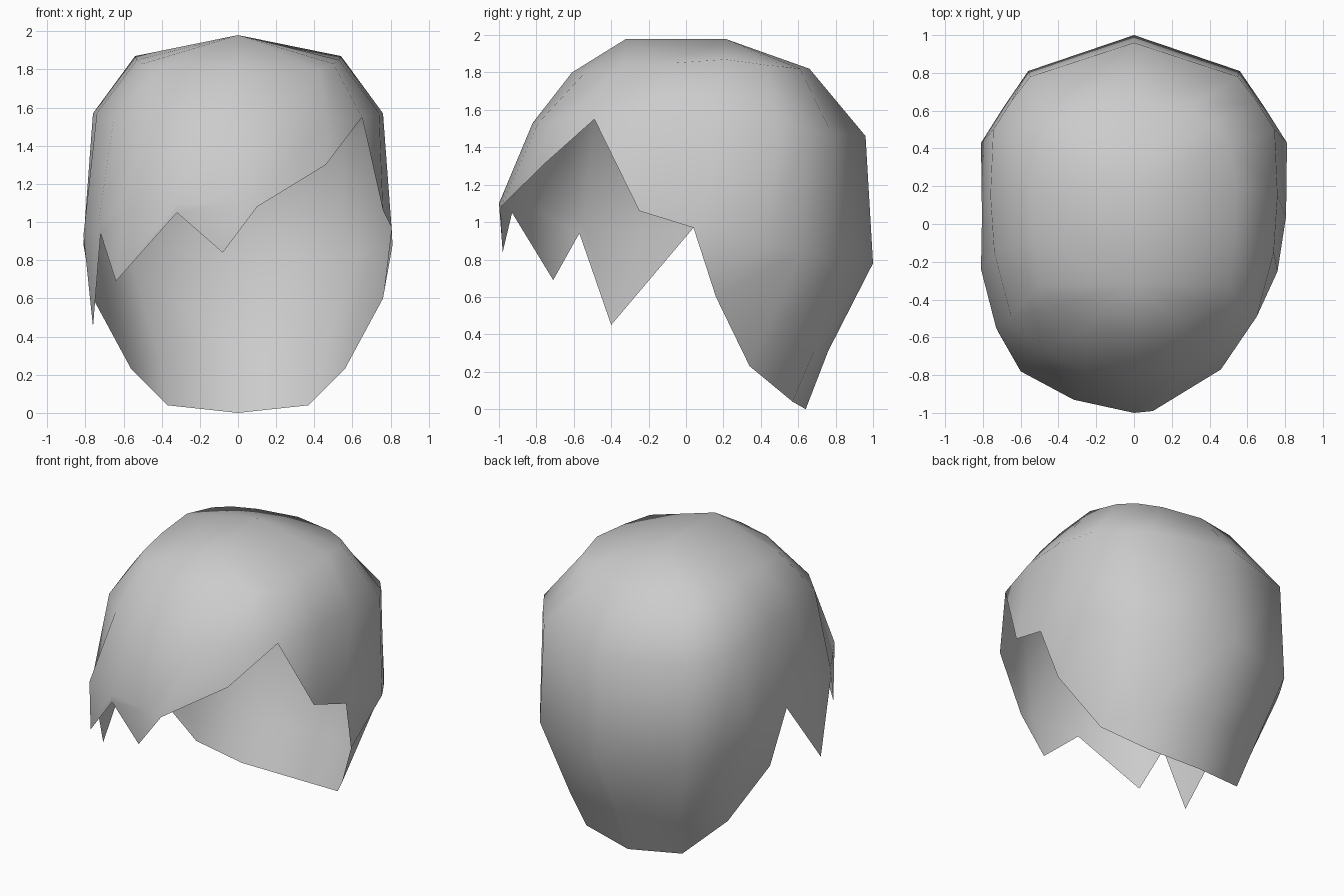
import bpy
import bmesh

cube = bpy.data.objects.get("Cube")
if cube:
    bpy.data.objects.remove(cube, do_unlink=True)


def mirror(points):
    """Reflect a front-to-back half ring, without its two centre points."""
    return [(-x, y, z) for x, y, z in reversed(points[1:-1])]


# Hairline at the front: a short swept fringe on one side, jagged locks on the other
fringe_tip = (-0.08, -0.98, 0.84)
fringe_left = [(0.1, -0.99, 1.08), (0.46, -0.77, 1.30), (0.65, -0.49, 1.55),
               (0.76, -0.25, 1.06)]
fringe_right = [(-0.32, -0.93, 1.05), (-0.64, -0.71, 0.69), (-0.72, -0.57, 0.94),
                (-0.76, -0.40, 0.45)]
# Widest line of the fringe on the jagged side
bulge_right = [(-0.32, -0.93, 1.10), (-0.60, -0.78, 1.06), (-0.73, -0.55, 1.0),
               (-0.81, -0.24, 0.93)]

# Back of the hair, from the ear to the centre of the nape
ear = (0.805, 0.04, 0.97)
rim_back = [ear, (0.76, 0.16, 0.60), (0.56, 0.34, 0.23), (0.37, 0.57, 0.04), (0, 0.64, 0)]
low_back = rim_back[:3] + [(0.42, 0.68, 0.30), (0, 0.76, 0.31)]
mid_back = [ear, (0.81, 0.43, 0.88), (0.69, 0.62, 0.84), (0.56, 0.81, 0.80), (0, 1.0, 0.78)]


def lower_ring(centre, left, back, right):
    left_half = [centre] + left + back
    right_back = [(-x, y, z) for x, y, z in reversed(back[:-1])]
    return left_half + right_back + right[::-1]


# Symmetric rings of the crown, listed from front to back
upper = [(0, -0.82, 1.53), (0.24, -0.79, 1.53), (0.47, -0.68, 1.54), (0.65, -0.49, 1.55),
         (0.74, -0.15, 1.57), (0.76, 0.15, 1.57), (0.745, 0.50, 1.52), (0.65, 0.65, 1.49),
         (0.55, 0.78, 1.47), (0, 0.96, 1.46)]
top = [(0, -0.61, 1.80), (0.25, -0.54, 1.80), (0.42, -0.43, 1.80), (0.50, -0.32, 1.83),
       (0.53, -0.08, 1.85), (0.54, 0.21, 1.87), (0.50, 0.43, 1.84), (0.42, 0.53, 1.83),
       (0.28, 0.61, 1.82), (0, 0.66, 1.82)]
ridge = [(0, -0.32, 1.98)] * 5 + [(0, 0.21, 1.98)] * 5

rings = [lower_ring(fringe_tip, fringe_left, rim_back, fringe_right),
         lower_ring(fringe_tip, fringe_left, low_back, fringe_right),
         lower_ring((0, -1.0, 1.10), fringe_left, mid_back, bulge_right)]
rings += [half + mirror(half) for half in (upper, top, ridge)]

# Skin the rings into one open shell, sharing coincident points
bm = bmesh.new()
cache = {}


def vert(p):
    key = tuple(round(c, 4) + 0.0 for c in p)
    if key not in cache:
        cache[key] = bm.verts.new(key)
    return cache[key]


for low, high in zip(rings, rings[1:]):
    n = len(low)
    for i in range(n):
        j = (i + 1) % n
        corners = list(dict.fromkeys(vert(p) for p in (low[i], low[j], high[j], high[i])))
        if len(corners) > 2:
            bm.faces.new(corners).smooth = True

mesh = bpy.data.meshes.new("hair_shell")
bm.to_mesh(mesh)
bm.free()
hair = bpy.data.objects.new("hair_shell", mesh)
bpy.context.collection.objects.link(hair)

# Plain grey
colour = (0.6, 0.6, 0.6, 1)
grey = bpy.data.materials.new("light_grey")
grey.use_nodes = True
grey.diffuse_color = colour
grey.node_tree.nodes["Principled BSDF"].inputs["Base Color"].default_value = colour
mesh.materials.append(grey)
